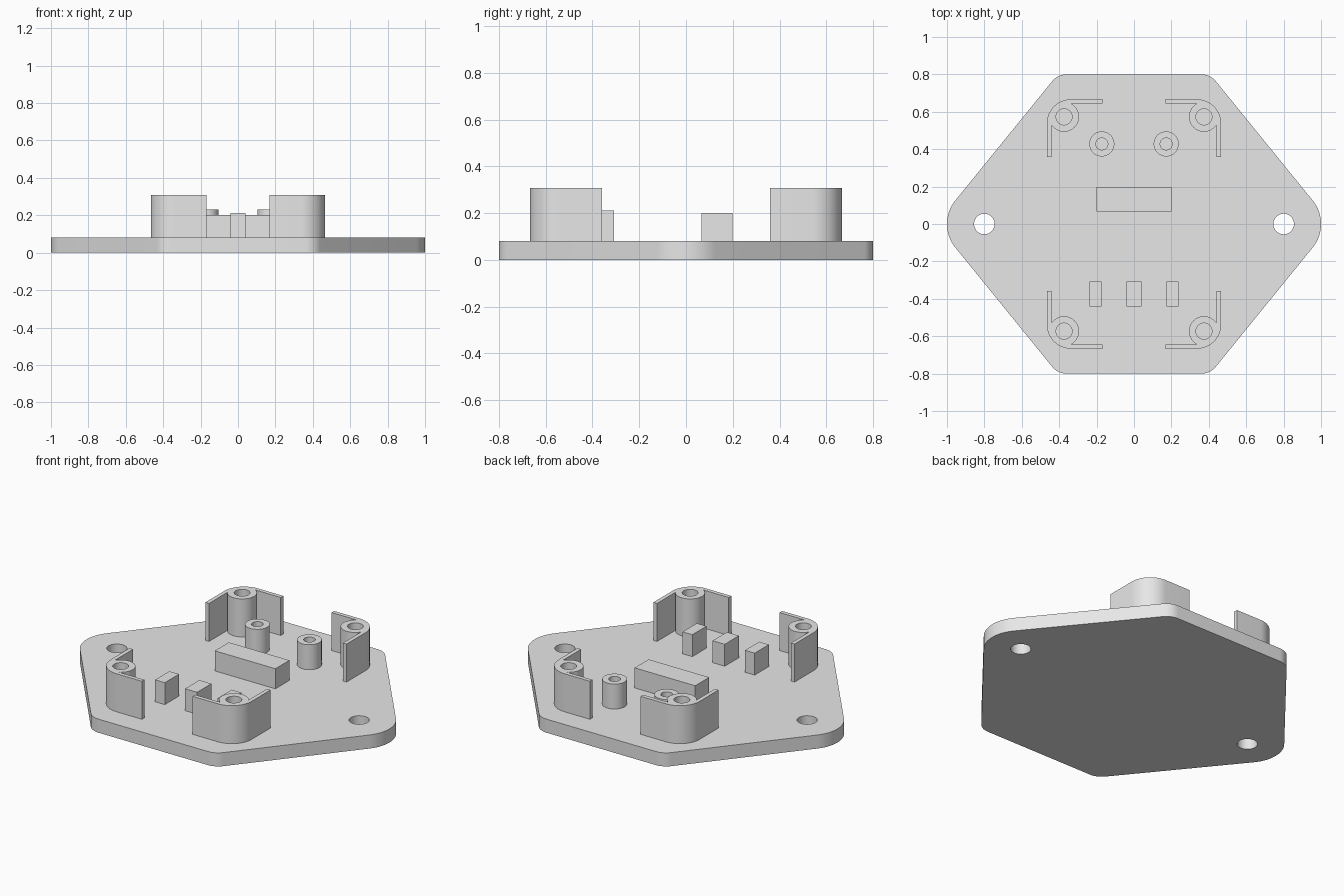
import bpy, bmesh
from math import cos, sin, radians, atan2, asin, degrees, hypot, sqrt

old = bpy.data.objects.get("Cube")
if old:
    bpy.data.objects.remove(old, do_unlink=True)

PLATE_TOP = 0.081

grey = bpy.data.materials.new("plain_grey")
grey.use_nodes = True
grey.diffuse_color = (0.8, 0.8, 0.8, 1)
grey.node_tree.nodes["Principled BSDF"].inputs["Base Color"].default_value = (0.8, 0.8, 0.8, 1)


def arc(cx, cy, r, start, end, steps=12):
    """Points along an arc, angles in degrees."""
    angles = [radians(start + (end - start) * i / steps) for i in range(steps + 1)]
    return [(cx + r * cos(a), cy + r * sin(a)) for a in angles]


def circle(cx, cy, r, steps=40):
    return arc(cx, cy, r, 0, 360, steps)[:-1]


def rectangle(x0, x1, y0, y1):
    return [(x0, y0), (x1, y0), (x1, y1), (x0, y1)]


def prism(name, loops, z0, z1):
    """Extrude an outline (first loop) with holes (other loops) from z0 to z1."""
    bm = bmesh.new()
    edges = []
    for loop in loops:
        verts = [bm.verts.new((x, y, z0)) for x, y in loop]
        edges += [bm.edges.new((v, verts[i - 1])) for i, v in enumerate(verts)]
    bmesh.ops.triangle_fill(bm, use_beauty=True, use_dissolve=False, edges=edges)
    new = bmesh.ops.extrude_face_region(bm, geom=bm.faces[:], use_keep_orig=True)["geom"]
    top = [g for g in new if isinstance(g, bmesh.types.BMVert)]
    bmesh.ops.translate(bm, verts=top, vec=(0, 0, z1 - z0))
    bmesh.ops.recalc_face_normals(bm, faces=bm.faces[:])
    mesh = bpy.data.meshes.new(name)
    bm.to_mesh(mesh)
    bm.free()
    mesh.materials.append(grey)
    obj = bpy.data.objects.new(name, mesh)
    bpy.context.collection.objects.link(obj)
    bpy.ops.object.select_all(action='DESELECT')
    obj.select_set(True)
    bpy.context.view_layer.objects.active = obj
    bpy.ops.object.shade_smooth_by_angle(angle=radians(30))
    return obj


# Base plate: rounded hexagon, tangent arcs around the ears and the corners
ear_x, ear_r = 0.8, 0.2
corner_x, corner_y, corner_r = 0.36, 0.7, 0.1
dx, dy = ear_x - corner_x, corner_y
tilt = degrees(atan2(dx, dy) + asin((ear_r - corner_r) / hypot(dx, dy)))
outline = (arc(ear_x, 0, ear_r, -tilt, tilt, 20)
           + arc(corner_x, corner_y, corner_r, tilt, 90)
           + arc(-corner_x, corner_y, corner_r, 90, 180 - tilt)
           + arc(-ear_x, 0, ear_r, 180 - tilt, 180 + tilt, 20)
           + arc(-corner_x, -corner_y, corner_r, 180 + tilt, 270)
           + arc(corner_x, -corner_y, corner_r, 270, 360 - tilt))
prism("base_plate", [outline, circle(ear_x, 0, 0.055), circle(-ear_x, 0, 0.055)], 0, PLATE_TOP)

# Corner brackets: an L-shaped wall fused with a hollow screw post
wall_x, wall_y, thick, fillet = 0.466, 0.667, 0.024, 0.13
end_x, end_y = 0.168, 0.358
post_x, post_y, post_r = 0.374, 0.573, 0.08
in_x, in_y = wall_x - thick, wall_y - thick
a0 = degrees(atan2(-sqrt(post_r**2 - (in_x - post_x)**2), in_x - post_x))
a1 = degrees(atan2(in_y - post_y, -sqrt(post_r**2 - (in_y - post_y)**2))) - 360
bracket = ([(in_x, end_y)] + arc(post_x, post_y, post_r, a0, a1, 28)
           + [(end_x, in_y), (end_x, wall_y)]
           + arc(wall_x - fillet, wall_y - fillet, fillet, 90, 0, 16)
           + [(wall_x, end_y)])
post_hole = circle(post_x, post_y, 0.043)
for sx, side in ((1, "left"), (-1, "right")):
    for sy, end in ((1, "back"), (-1, "front")):
        loops = [[(x * sx, y * sy) for x, y in loop] for loop in (bracket, post_hole)]
        prism(f"corner_bracket_{end}_{side}", loops, PLATE_TOP, 0.308)

    # Short hollow standoffs
    cx = sx * 0.172
    prism(f"standoff_{side}", [circle(cx, 0.428, 0.067), circle(cx, 0.428, 0.032)], PLATE_TOP, 0.23)

    # Outer support blocks
    x0, x1 = sorted((sx * 0.174, sx * 0.238))
    prism(f"support_block_{side}", [rectangle(x0, x1, -0.442, -0.308)], PLATE_TOP, 0.212)

# Middle support block and long support bar
prism("support_block_middle", [rectangle(-0.04, 0.04, -0.442, -0.308)], PLATE_TOP, 0.212)
prism("support_bar", [rectangle(-0.2, 0.2, 0.067, 0.199)], PLATE_TOP, 0.201)
